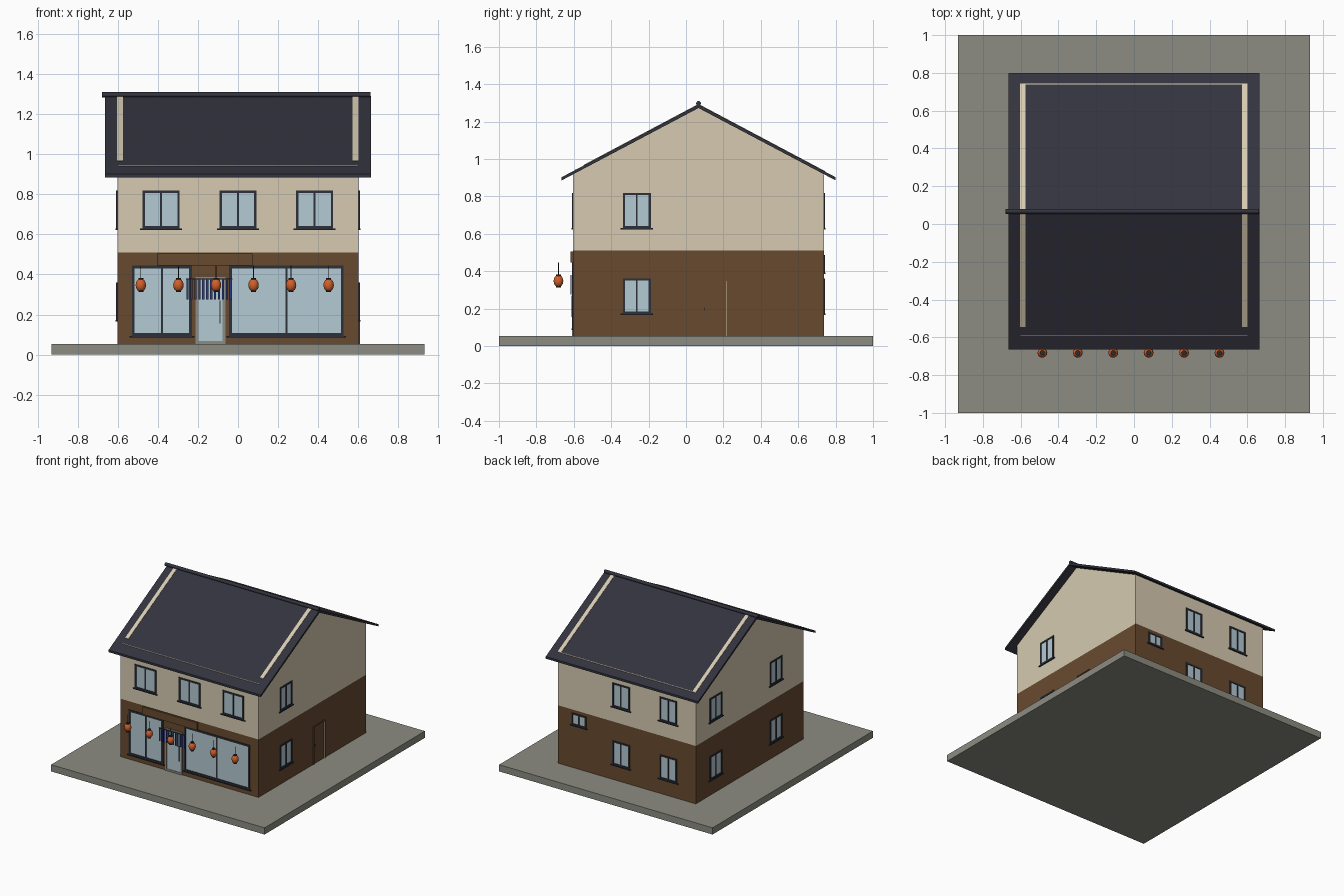
import bpy, bmesh, math
from mathutils import Matrix, Vector

if "Cube" in bpy.data.objects:
    bpy.data.objects.remove(bpy.data.objects["Cube"])


def material(name, hexcode):
    rgb = [int(hexcode[i:i + 2], 16) / 255 for i in (0, 2, 4)]
    lin = [c / 12.92 if c <= 0.04045 else ((c + 0.055) / 1.055) ** 2.4 for c in rgb]
    m = bpy.data.materials.new(name)
    m.diffuse_color = (*lin, 1)
    m.use_nodes = True
    m.node_tree.nodes["Principled BSDF"].inputs["Base Color"].default_value = m.diffuse_color
    return m


CREAM = material("cream plaster", "d6cab0")
BROWN = material("brown wood", "684a2f")
PAVING = material("grey paving", "8c8c82")
ROOF = material("dark roof tile", "32333d")
FRAME = material("dark frame", "2c3038")
GLASS = material("pale blue glass", "b4cad4")
ORANGE = material("lantern orange", "d2602a")
NAVY = material("navy cloth", "2e3c80")


def finish(name, bm, mat):
    bmesh.ops.recalc_face_normals(bm, faces=bm.faces)
    me = bpy.data.meshes.new(name)
    bm.to_mesh(me)
    bm.free()
    me.materials.append(mat)
    ob = bpy.data.objects.new(name, me)
    bpy.context.collection.objects.link(ob)
    return ob


def boxes(name, mat, spans):
    """One object from boxes given as ((x0,x1),(y0,y1),(z0,z1))."""
    bm = bmesh.new()
    for s in spans:
        c = Vector([(a + b) / 2 for a, b in s])
        d = [abs(b - a) for a, b in s]
        bmesh.ops.create_cube(bm, size=1, matrix=Matrix.Translation(c) @ Matrix.Diagonal((*d, 1)))
    return finish(name, bm, mat)


def prism(name, mat, profile, x0, x1):
    """Extrude a y-z profile along x."""
    bm = bmesh.new()
    f = bm.faces.new([bm.verts.new((x0, y, z)) for y, z in profile])
    g = bmesh.ops.extrude_face_region(bm, geom=[f])["geom"]
    bmesh.ops.translate(bm, vec=(x1 - x0, 0, 0), verts=[v for v in g if isinstance(v, bmesh.types.BMVert)])
    return finish(name, bm, mat)


W, YF, YB, RY = 0.602, -0.603, 0.737, 0.067   # wall half width, front, back, ridge y


def on(side, u, d, z):
    """Box on a wall: u along it, d outwards from it, z up."""
    if side == "front":
        return (u, (YF - d[1], YF - d[0]), z)
    if side == "back":
        return (u, (YB + d[0], YB + d[1]), z)
    if side == "left":
        return ((-W - d[1], -W - d[0]), u, z)
    return ((W + d[0], W + d[1]), u, z)


def window(name, side, u0, u1, z0, z1, t=0.012, mullion=True, sill=True):
    d = (-0.005, 0.006)
    bars = [((u0, u1), d, (z0, z0 + t)), ((u0, u1), d, (z1 - t, z1)),
            ((u0, u0 + t), d, (z0 + t, z1 - t)), ((u1 - t, u1), d, (z0 + t, z1 - t))]
    if mullion:
        m = (u0 + u1) / 2
        bars.append(((m - 0.005, m + 0.005), d, (z0 + t, z1 - t)))
    if sill:
        bars.append(((u0 - 0.012, u1 + 0.012), (-0.005, 0.01), (z0 - 0.007, z0)))
    boxes(name + "_frame", FRAME, [on(side, *b) for b in bars])
    boxes(name + "_glass", GLASS, [on(side, (u0 + t, u1 - t), (-0.005, 0.001), (z0 + t, z1 - t))])


# base and walls
boxes("paving_slab", PAVING, [((-0.932, 0.932), (-1, 1), (0, 0.053))])
boxes("lower_walls", BROWN, [((-W, W), (YF, YB), (0.053, 0.51))])
prism("upper_walls", CREAM, [(YF, 0.51), (YB, 0.51), (YB, 0.922), (RY, 1.28), (YF, 0.922)], -W, W)

# roof
prism("roof", ROOF, [(-0.665, 0.885), (-0.665, 0.902), (RY, 1.291), (0.80, 0.902),
                     (0.80, 0.885), (RY, 1.272)], -0.665, 0.665)
bm = bmesh.new()
bmesh.ops.create_cone(bm, cap_ends=True, segments=12, radius1=0.013, radius2=0.013, depth=1.342,
                      matrix=Matrix.Translation((-0.009, RY, 1.297)) @ Matrix.Rotation(math.pi / 2, 4, 'Y'))
finish("ridge_tile", bm, ROOF)


def roof_z(y):
    return 1.291 - 0.5307 * abs(y - RY)


def roof_strip(name, ya, yb, x0, x1):
    prism(name, CREAM, [(ya, roof_z(ya) - 0.005), (yb, roof_z(yb) - 0.005),
                        (yb, roof_z(yb) + 0.003), (ya, roof_z(ya) + 0.003)], x0, x1)


# pale gable strips showing on the roof
for label, x0, x1 in (("left", -0.604, -0.575), ("right", 0.572, 0.602)):
    roof_strip(label + "_front_gable_strip", -0.545, RY, x0, x1)
    roof_strip(label + "_back_gable_strip", RY, 0.742, x0, x1)
roof_strip("front_roof_line", -0.592, -0.589, -0.6, 0.6)
roof_strip("back_roof_line", 0.739, 0.743, -0.604, 0.602)

# windows
for i, x in enumerate((-0.384, 0, 0.382)):
    window(f"front_upper_window_{i}", "front", x - 0.093, x + 0.093, 0.63, 0.818)
window("shop_window_left", "front", -0.53, -0.23, 0.093, 0.445, t=0.014)
window("shop_window_right", "front", -0.045, 0.527, 0.093, 0.445, t=0.014)
for floor, z0, z1 in (("lower", 0.173, 0.361), ("upper", 0.63, 0.818)):
    window(f"right_{floor}_window", "right", -0.338, -0.188, z0, z1)
    for i, y in enumerate((-0.263, 0.49)):
        window(f"left_{floor}_window_{i}", "left", y - 0.075, y + 0.075, z0, z1)
    for i, x in enumerate((0.05, -0.362)):
        window(f"back_{floor}_window_{i}", "back", x - 0.075, x + 0.075, z0, z1)
window("back_small_window", "back", 0.355, 0.48, 0.392, 0.485, t=0.011)

# side door with a pale inner jamb
dd = (-0.005, 0.007)
boxes("side_door_frame", BROWN, [on("right", (0.076, 0.084), dd, (0.053, 0.355)),
                                 on("right", (0.084, 0.222), dd, (0.347, 0.355)),
                                 on("right", (0.216, 0.222), dd, (0.053, 0.347))])
boxes("side_door_jamb", CREAM, [on("right", (0.214, 0.216), (-0.005, 0.006), (0.053, 0.347))])
boxes("side_door_knob", FRAME, [on("right", (0.095, 0.101), (0, 0.006), (0.19, 0.205))])

# front door
x0, x1, zt = -0.212, -0.063, 0.388
boxes("front_door_frame", PAVING, [on("front", (x0, x0 + 0.014), (0, 0.006), (0.053, zt)),
                                   on("front", (x1 - 0.014, x1), (0, 0.006), (0.053, zt)),
                                   on("front", (x0 + 0.014, x1 - 0.014), (0, 0.006), (zt - 0.014, zt)),
                                   on("front", (x0 + 0.014, x1 - 0.014), (0, 0.006), (0.053, 0.068))])
boxes("front_door_glass", GLASS, [on("front", (x0 + 0.014, x1 - 0.014), (0, 0.002), (0.068, zt - 0.014))])
boxes("front_door_handle", FRAME, [on("front", (-0.092, -0.088), (0.002, 0.009), (0.155, 0.27))])

# signboard
boxes("signboard", BROWN, [on("front", (-0.405, 0.072), (0, 0.014), (0.446, 0.506))])

# striped door curtain
boxes("door_curtain", NAVY, [on("front", (-0.257 + i * 0.0196, -0.246 + i * 0.0196), (0.010, 0.014),
                                (0.275, 0.374)) for i in range(12)])
boxes("curtain_rod", FRAME, [on("front", (-0.26, -0.027), (0.009, 0.014), (0.374, 0.379))])

# lanterns: orange body, dark caps and cord
for i in range(6):
    p = Vector((-0.485 + i * 0.1875, -0.682, 0.347))
    bm = bmesh.new()
    bmesh.ops.create_uvsphere(bm, u_segments=12, v_segments=8, radius=1,
                              matrix=Matrix.Translation(p) @ Matrix.Diagonal((0.026, 0.026, 0.033, 1)))
    body = finish(f"lantern_{i}", bm, ORANGE)
    for f in body.data.polygons:
        f.use_smooth = True
    bm = bmesh.new()
    for r, h, dz in ((0.013, 0.008, 0.031), (0.013, 0.008, -0.031), (0.002, 0.07, 0.063)):
        bmesh.ops.create_cone(bm, cap_ends=True, segments=10, radius1=r, radius2=r, depth=h,
                              matrix=Matrix.Translation(p + Vector((0, 0, dz))))
    finish(f"lantern_caps_{i}", bm, FRAME)
